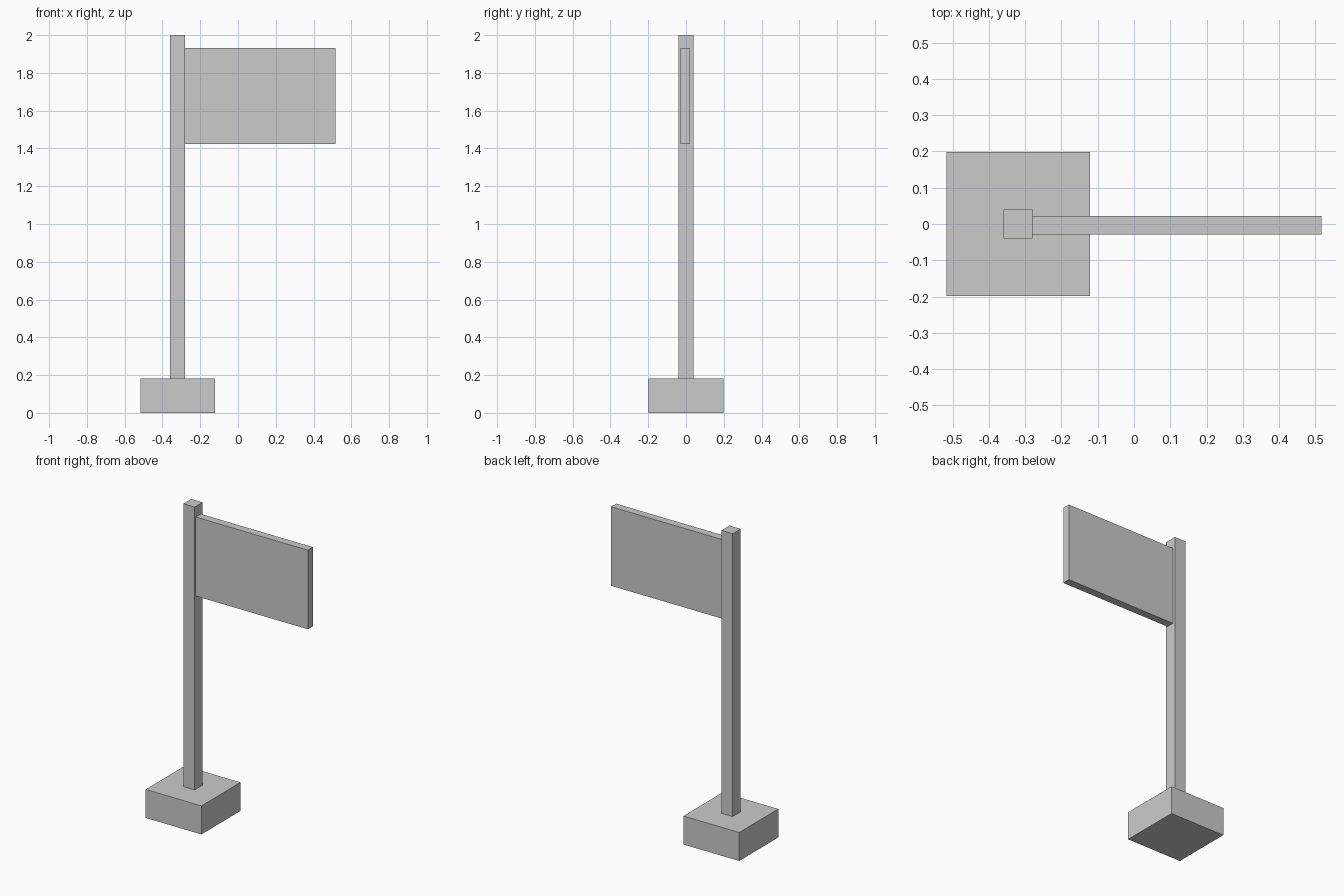
import bpy

if "Cube" in bpy.data.objects:
    bpy.data.objects.remove(bpy.data.objects["Cube"])


def box(name, lo, hi):
    """Axis-aligned box between two corners."""
    bpy.ops.mesh.primitive_cube_add(size=1, location=[(a + b) / 2 for a, b in zip(lo, hi)])
    ob = bpy.context.object
    ob.name = name
    ob.scale = [b - a for a, b in zip(lo, hi)]
    bpy.ops.object.transform_apply(location=False, rotation=False, scale=True)
    return ob


# Square footing
box("base", (-0.517, -0.198, 0), (-0.121, 0.198, 0.183))
# Upright standing on the footing
box("post", (-0.36, -0.04, 0.183), (-0.28, 0.04, 2.0))
# Flat board attached to the post's right face
box("sign_panel", (-0.28, -0.029, 1.424), (0.517, 0.022, 1.932))
